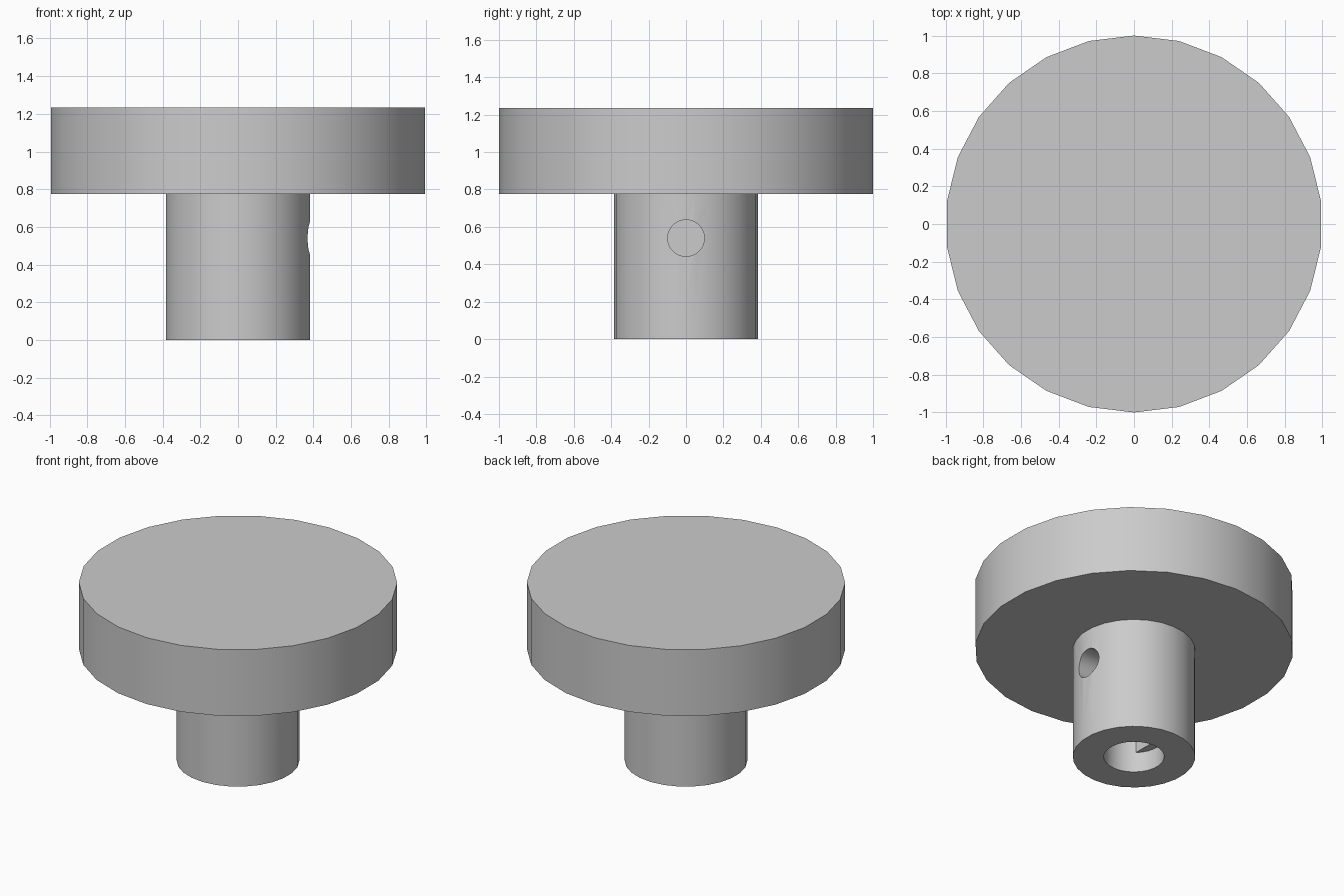
import bpy, bmesh, math
from mathutils import Matrix

cube = bpy.data.objects.get("Cube")
if cube:
    bpy.data.objects.remove(cube, do_unlink=True)

SIDES = 26
STEM_TOP = 0.775
CAP_TOP = 1.235

grey = bpy.data.materials.new("plain_grey")
grey.use_nodes = True
colour = (0.6, 0.6, 0.6, 1)
grey.diffuse_color = colour
grey.node_tree.nodes["Principled BSDF"].inputs["Base Color"].default_value = colour


def make(name, bm):
    mesh = bpy.data.meshes.new(name)
    bm.to_mesh(mesh)
    bm.free()
    mesh.materials.append(grey)
    obj = bpy.data.objects.new(name, mesh)
    bpy.context.collection.objects.link(obj)
    return obj


def cylinder(name, radius, low, high, turn=Matrix()):
    bm = bmesh.new()
    place = turn @ Matrix.Translation((0, 0, (low + high) / 2))
    bmesh.ops.create_cone(bm, cap_ends=True, segments=SIDES, radius1=radius,
                          radius2=radius, depth=high - low, matrix=place)
    return make(name, bm)


def box(name, centre, size):
    bm = bmesh.new()
    place = Matrix.Translation(centre) @ Matrix.Diagonal((*size, 1))
    bmesh.ops.create_cube(bm, size=1, matrix=place)
    return make(name, bm)


def select(obj):
    bpy.ops.object.select_all(action='DESELECT')
    obj.select_set(True)
    bpy.context.view_layer.objects.active = obj


def combine(target, tool, operation):
    select(target)
    mod = target.modifiers.new(operation.lower(), 'BOOLEAN')
    mod.operation = operation
    mod.solver = 'EXACT'
    mod.object = tool
    bpy.ops.object.modifier_apply(modifier=mod.name)
    bpy.data.objects.remove(tool, do_unlink=True)


# Wide disc gripped by hand
cap = cylinder("cap", 1, STEM_TOP, CAP_TOP)

# Stem with a shaft bore open at the bottom
stem = cylinder("stem", 0.385, 0, STEM_TOP)
combine(stem, cylinder("bore_cutter", 0.19, -0.1, STEM_TOP - 0.01), 'DIFFERENCE')

# Flat that makes the bore D-shaped above its entry
combine(stem, box("drive_flat", (-0.19, 0, 0.455), (0.12, 0.4, 0.63)), 'UNION')

# Set screw hole on the left side, facing the flat
sideways = Matrix.Translation((0, 0, 0.54)) @ Matrix.Rotation(math.pi / 2, 4, 'Y')
combine(stem, cylinder("screw_cutter", 0.098, 0.02, 0.6, sideways), 'DIFFERENCE')

# Smooth walls, crisp rims
for part in (cap, stem):
    select(part)
    bpy.ops.object.shade_smooth_by_angle(angle=math.radians(30))
